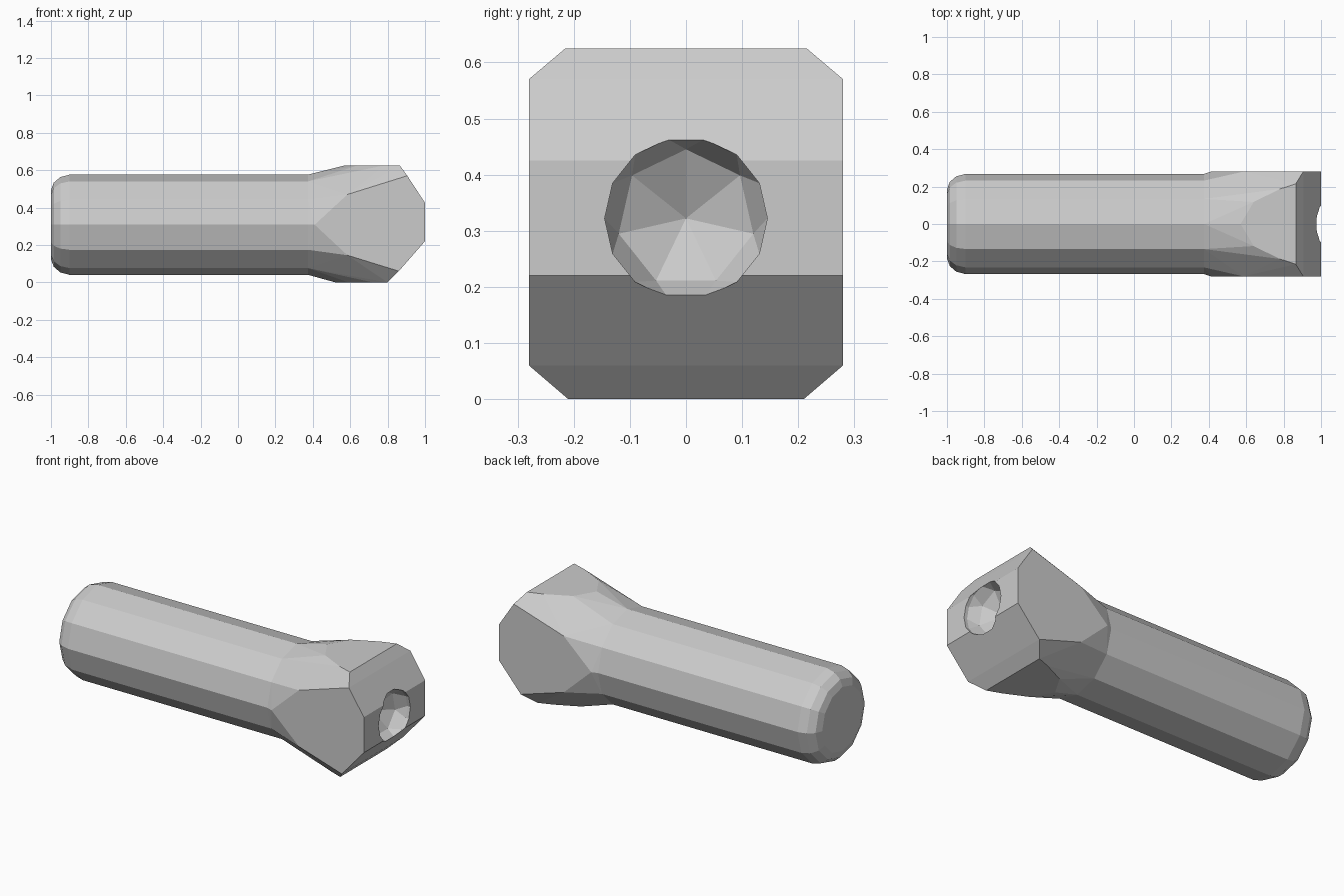
import bpy, bmesh
from math import sin, cos, tau

if "Cube" in bpy.data.objects:
    bpy.data.objects.remove(bpy.data.objects["Cube"])

grey = bpy.data.materials.new("plain grey")
grey.use_nodes = True
grey.diffuse_color = (0.6, 0.6, 0.6, 1)
grey.node_tree.nodes["Principled BSDF"].inputs["Base Color"].default_value = (0.6, 0.6, 0.6, 1)


def ring(bm, x, radius, sides, z, offset=0.0):
    """Regular polygon of vertices around the x axis; angle zero points up."""
    return [bm.verts.new((x, radius * sin(tau * (i + offset) / sides),
                          z + radius * cos(tau * (i + offset) / sides)))
            for i in range(sides)]


def finish(bm, name):
    bmesh.ops.recalc_face_normals(bm, faces=bm.faces)
    mesh = bpy.data.meshes.new(name)
    bm.to_mesh(mesh)
    bm.free()
    mesh.materials.append(grey)
    obj = bpy.data.objects.new(name, mesh)
    bpy.context.collection.objects.link(obj)
    return obj


# Faceted head: hull from the neck ring to the chamfered block corners
JOIN, AXIS, SIDES = 0.375, 0.308, 12
bm = bmesh.new()
neck = ring(bm, JOIN, 0.268, SIDES, AXIS)
corners = [
    (0.41, 0.28, 0.308), (0.585, 0.28, 0.47), (0.905, 0.28, 0.57),
    (1.0, 0.28, 0.425), (1.0, 0.28, 0.22), (0.86, 0.28, 0.06),
    (0.585, 0.28, 0.145),
    (0.64, 0.118, 0.625), (0.78, 0.187, 0.625), (0.865, 0.215, 0.625),
    (0.59, 0.118, 0.0), (0.72, 0.18, 0.0), (0.80, 0.21, 0.0),
]
points = [bm.verts.new((x, side * y, z)) for x, y, z in corners for side in (-1, 1)]
points += [bm.verts.new((0.57, 0, 0.625)), bm.verts.new((0.52, 0, 0))]
bmesh.ops.convex_hull(bm, input=neck + points)
cap = [f for f in bm.faces if all(abs(v.co.x - JOIN) < 1e-4 for v in f.verts)]
bmesh.ops.delete(bm, geom=cap, context='FACES')

# Shaft with a rounded end, continuing from the neck ring
neck = sorted((v for v in bm.verts if abs(v.co.x - JOIN) < 1e-4),
              key=lambda v: v.index)
previous = neck
for x, radius in ((-0.9, 0.268), (-0.95, 0.255), (-0.985, 0.225), (-1.0, 0.185)):
    current = ring(bm, x, radius, SIDES, AXIS)
    for i in range(SIDES):
        j = (i + 1) % SIDES
        bm.faces.new((previous[i], previous[j], current[j], current[i]))
    previous = current
bm.faces.new(previous)
bmesh.ops.dissolve_limit(bm, angle_limit=0.01, verts=bm.verts, edges=bm.edges)
body = finish(bm, "shaft_and_head")

# Faceted round socket sunk into the end of the head
bm = bmesh.new()
socket = ring(bm, 1.1, 0.145, 14, 0.322, 0.5) + ring(bm, 0.98, 0.145, 14, 0.322, 0.5)
socket += ring(bm, 0.92, 0.123, 7, 0.322)
socket.append(bm.verts.new((0.855, 0, 0.322)))
bmesh.ops.convex_hull(bm, input=socket)
cutter = finish(bm, "socket_cutter")
cutter.hide_render = True

cut = body.modifiers.new("socket", 'BOOLEAN')
cut.operation = 'DIFFERENCE'
cut.solver = 'EXACT'
cut.object = cutter
bpy.context.view_layer.objects.active = body
bpy.ops.object.modifier_apply(modifier=cut.name)
bpy.data.objects.remove(cutter)
